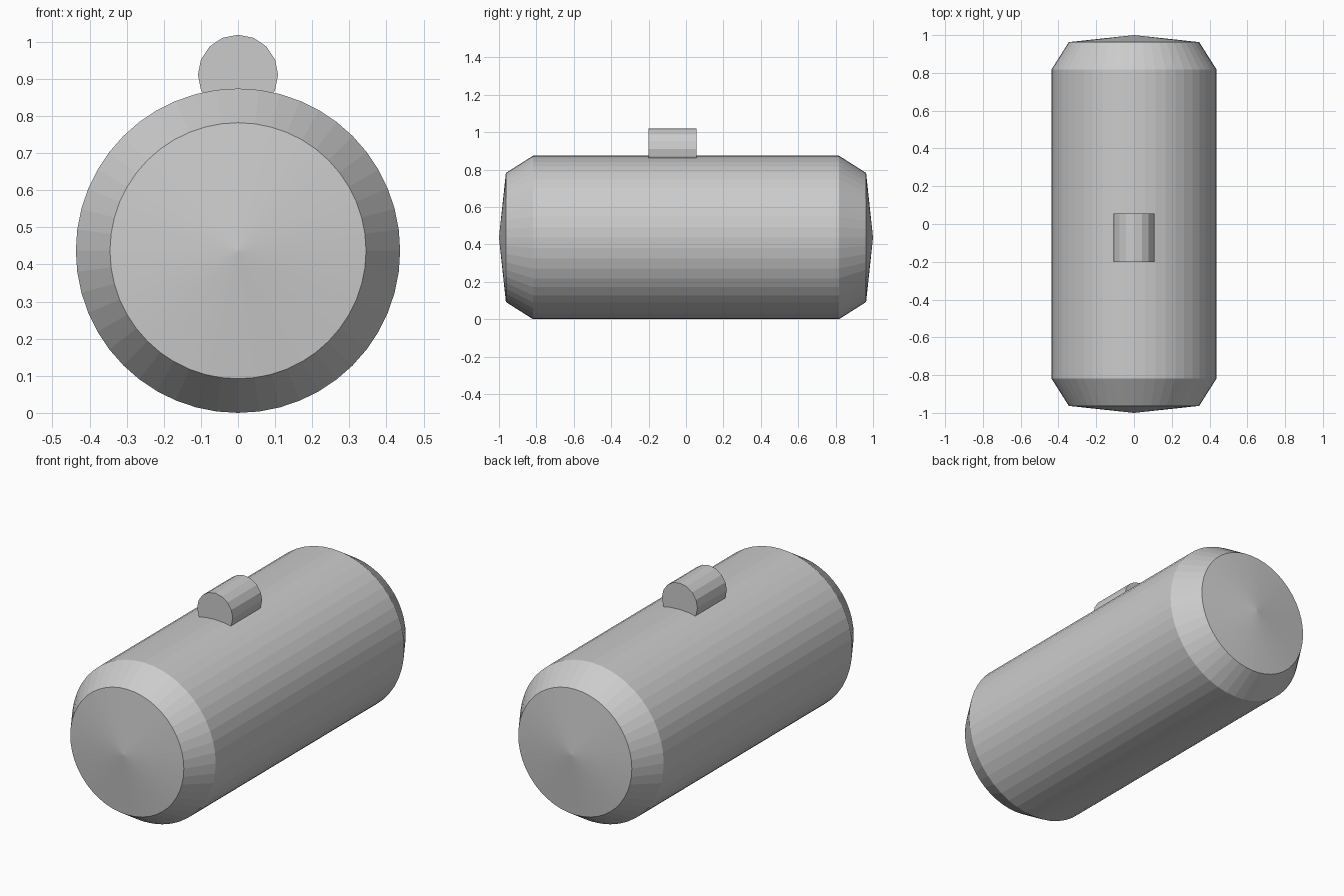
import bpy, bmesh, math

if "Cube" in bpy.data.objects:
    bpy.data.objects.remove(bpy.data.objects["Cube"])


def lathe_y(name, profile, sides, z):
    """Closed flat-faced solid turned around a y-directed axis; profile is (radius, y)."""
    bm = bmesh.new()
    rings = []
    for r, y in profile:
        if r == 0:
            rings.append([bm.verts.new((0, y, 0))] * sides)
        else:
            rings.append([bm.verts.new((r * math.cos(math.tau * i / sides), y,
                                        r * math.sin(math.tau * i / sides)))
                          for i in range(sides)])
    for a, b in zip(rings, rings[1:]):
        for i in range(sides):
            j = (i + 1) % sides
            bm.faces.new(list(dict.fromkeys((a[i], a[j], b[j], b[i]))))
    # Profiles that stop short of the axis get flat end caps
    for ring in (rings[0], rings[-1]):
        if ring[0] is not ring[1]:
            bm.faces.new(ring)
    bmesh.ops.recalc_face_normals(bm, faces=bm.faces)
    mesh = bpy.data.meshes.new(name)
    bm.to_mesh(mesh)
    bm.free()
    obj = bpy.data.objects.new(name, mesh)
    obj.location.z = z
    bpy.context.collection.objects.link(obj)
    return obj


# Horizontal tank with bevelled shoulders and shallow conical ends
half = [(0, 1.0), (0.345, 0.963), (0.437, 0.818)]
lathe_y("tank_body", [(r, -y) for r, y in half] + half[::-1], 48, 0.437)

# Small cylindrical valve cover sunk into the top
lathe_y("valve_cover", [(0.108, -0.2), (0.108, 0.055)], 16, 0.911)
